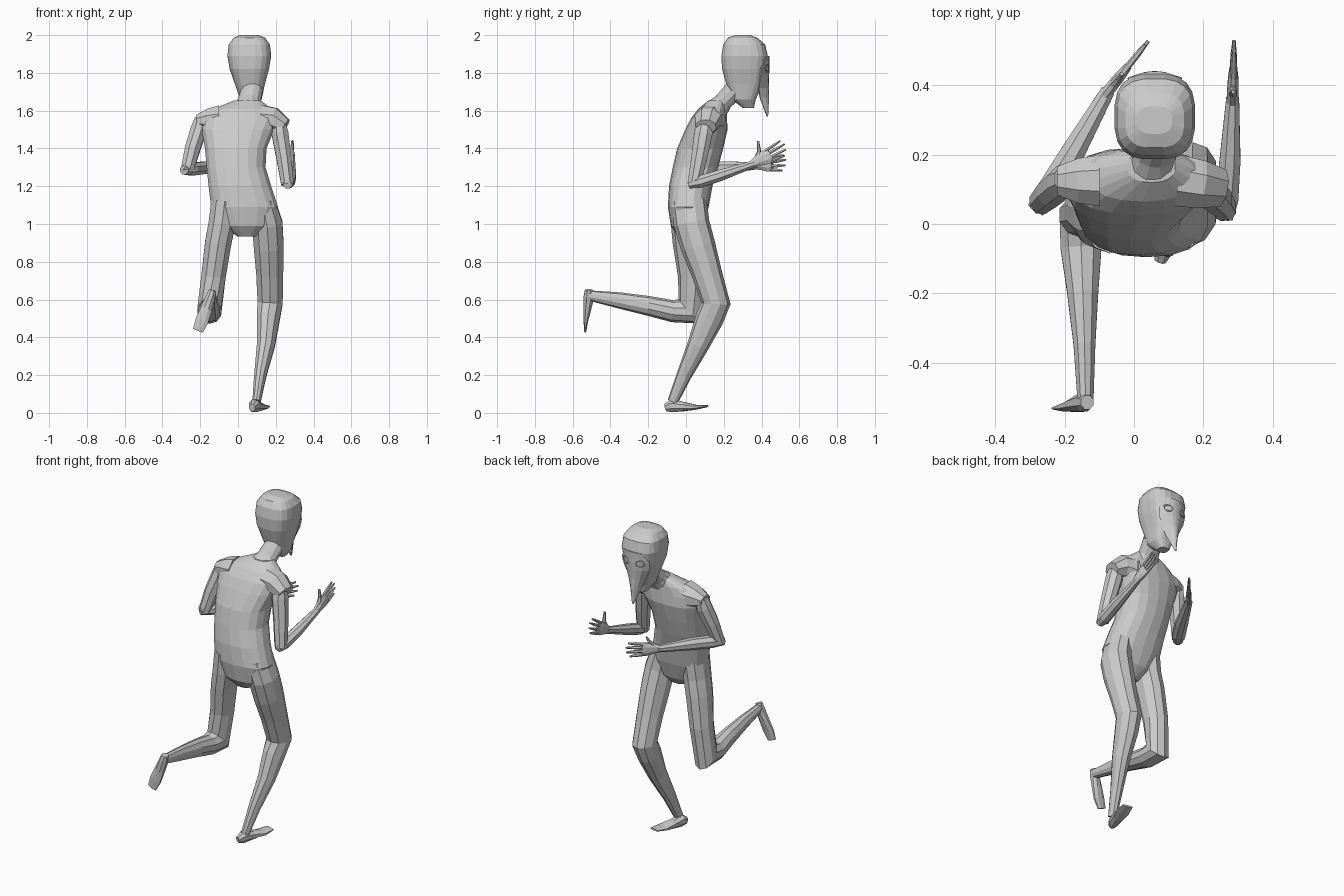
import bpy, bmesh
from math import cos, sin, pi
from mathutils import Vector

X, Z = Vector((1, 0, 0)), Vector((0, 0, 1))


def finish(name, bm):
    bmesh.ops.recalc_face_normals(bm, faces=bm.faces)
    me = bpy.data.meshes.new(name)
    bm.to_mesh(me)
    bm.free()
    ob = bpy.data.objects.new(name, me)
    bpy.context.collection.objects.link(ob)
    return ob


def tube(name, rings, ref=X, n=8, flat=False, power=2.0):
    """Loft through rings (x, y, z, radius along ref, radius across)."""
    bm = bmesh.new()
    pts = [Vector(r[:3]) for r in rings]
    loops = []
    for i, r in enumerate(rings):
        a, b = pts[max(i - 1, 0)], pts[min(i + 1, len(pts) - 1)]
        if 0 < i < len(pts) - 1:
            t = (pts[i] - a).normalized() + (b - pts[i]).normalized()
        else:
            t = b - a
        t = Z.copy() if flat else t.normalized()
        s = (ref - t * ref.dot(t)).normalized()
        u = t.cross(s)
        loop = []
        for k in range(n):
            w = 2 * pi * (k + 0.5) / n
            c, d = cos(w), sin(w)
            c = abs(c) ** (2 / power) * (1 if c > 0 else -1)
            d = abs(d) ** (2 / power) * (1 if d > 0 else -1)
            loop.append(bm.verts.new(pts[i] + s * c * r[3] + u * d * r[4]))
        loops.append(loop)
    for p, q in zip(loops, loops[1:]):
        for k in range(n):
            bm.faces.new((p[k], p[(k + 1) % n], q[(k + 1) % n], q[k]))
    bm.faces.new(loops[0][::-1])
    bm.faces.new(loops[-1])
    return finish(name, bm)


# Torso, leaning forward
tube("torso", [(.045, 0, .935, .05, .04), (.045, .005, .99, .13, .085),
               (.035, .012, 1.09, .18, .108), (.01, .025, 1.2, .168, .115),
               (-.01, .05, 1.3, .158, .12), (-.012, .075, 1.4, .165, .122),
               (.0, .108, 1.5, .195, .112), (.015, .122, 1.56, .205, .095),
               (.025, .14, 1.61, .155, .075), (.05, .165, 1.655, .07, .045)],
     n=18, flat=True, power=2.3)

# Neck and head
tube("neck", [(.05, .14, 1.58, .1, .07), (.06, .2, 1.65, .062, .05),
              (.075, .255, 1.71, .058, .055)], n=12)
tube("head", [(.065, .33, 1.615, .03, .03), (.068, .305, 1.66, .058, .065),
              (.063, .31, 1.74, .08, .098), (.06, .308, 1.82, .105, .118),
              (.06, .31, 1.89, .117, .124), (.06, .308, 1.95, .11, .112),
              (.06, .3, 1.985, .085, .08), (.06, .3, 2.0, .05, .04)],
     n=20, flat=True, power=2.9)

# Mask with a downward beak
bm = bmesh.new()
rows = []
for z, yf, hw, depth in [(1.89, .437, .06, .012), (1.83, .438, .092, .04), (1.78, .436, .085, .045),
                         (1.72, .434, .058, .05), (1.67, .436, .035, .045), (1.57, .431, .003, .003)]:
    rows.append([bm.verts.new((.06 + hw * u, yf - depth * u * u, z)) for u in (-1, -.6, -.25, 0, .25, .6, 1)])
for p, q in zip(rows, rows[1:]):
    for k in range(6):
        bm.faces.new((p[k], p[k + 1], q[k + 1], q[k]))
mask = finish("beaked_mask", bm)
mod = mask.modifiers.new("thickness", "SOLIDIFY")
mod.thickness = .008
mod.offset = 0

# Eye rims
for side in (-1, 1):
    bpy.ops.mesh.primitive_torus_add(major_segments=12, minor_segments=4, major_radius=.024, minor_radius=.004,
                                     location=(.06 + side * .05, .428, 1.825), rotation=(pi / 2, 0, -side * .3))
    rim = bpy.context.object
    rim.name = "eye_rim"
    rim.scale = (1.1, .8, 1)

# Legs: right one planted, left one kicked back
tube("right_leg", [(.13, .015, 1.12, .07, .095), (.155, .03, 1.0, .085, .095),
                   (.163, .065, .88, .083, .092), (.168, .11, .74, .075, .08),
                   (.17, .158, .58, .07, .078), (.16, .125, .5, .064, .075),
                   (.148, .065, .36, .05, .058), (.118, -.01, .2, .034, .04),
                   (.098, -.07, .06, .023, .028)], n=10)
tube("left_leg", [(-.07, .01, 1.12, .075, .095), (-.085, .01, 1.0, .075, .09),
                  (-.105, .018, .9, .073, .088), (-.13, .033, .72, .068, .075),
                  (-.152, .022, .538, .066, .09), (-.153, -.07, .538, .062, .058),
                  (-.148, -.2, .567, .047, .052), (-.143, -.35, .595, .033, .043),
                  (-.14, -.515, .622, .024, .027)], n=10)
tube("right_foot", [(.075, -.107, .028, .018, .022), (.085, -.075, .038, .03, .037),
                    (.105, -.01, .033, .034, .026), (.125, .05, .03, .042, .014),
                    (.14, .112, .036, .032, .006)])
tube("left_foot", [(-.135, -.515, .65, .02, .022), (-.145, -.514, .615, .027, .03),
                   (-.168, -.522, .55, .033, .022), (-.19, -.53, .49, .038, .013),
                   (-.212, -.533, .435, .03, .006)])

# Arms: capped shoulder, upper arm and forearm
tube("right_shoulder", [(.13, .125, 1.55, .085, .08), (.19, .115, 1.55, .07, .075),
                        (.25, .105, 1.515, .045, .058)], ref=Z)
tube("left_shoulder", [(-.1, .125, 1.55, .085, .08), (-.16, .125, 1.55, .065, .07),
                       (-.22, .125, 1.545, .035, .045)], ref=Z)
tube("right_upper_arm", [(.215, .105, 1.55, .035, .045), (.222, .092, 1.48, .048, .052),
                         (.243, .07, 1.35, .043, .046), (.262, .042, 1.21, .036, .036)])
tube("left_upper_arm", [(-.2, .13, 1.56, .03, .045), (-.208, .12, 1.5, .046, .05),
                        (-.24, .092, 1.4, .044, .046), (-.27, .062, 1.28, .036, .036)])
tube("right_forearm", [(.262, .015, 1.208, .022, .025), (.268, .07, 1.222, .034, .036),
                       (.277, .18, 1.257, .032, .033), (.285, .365, 1.32, .02, .02)], ref=Z)
tube("left_forearm", [(-.285, .04, 1.285, .025, .028), (-.245, .095, 1.29, .036, .04),
                      (-.18, .2, 1.298, .035, .038), (-.075, .385, 1.31, .02, .022)], ref=Z)


# Hands with palms upright and thumbs on top
def hand(side, wrist, along, up, thumb_len):
    o, d = Vector(wrist), Vector(along).normalized()
    w = (Vector(up) - d * Vector(up).dot(d)).normalized()

    def at(a, b, ra, rb):
        return (*(o + d * a + w * b), ra, rb)

    tube(side + "_palm", [at(-.015, 0, .02, .018), at(.03, .004, .034, .018),
                          at(.07, 0, .042, .016), at(.098, 0, .04, .012)], ref=w)
    for b, length in ((.031, .085), (.011, .097), (-.011, .09), (-.031, .068)):
        tube(side + "_finger", [at(.085, b, .01, .01), at(.09 + length * .55, b * 1.15, .009, .009),
                                at(.095 + length, b * 1.3, .005, .005)], ref=w, n=6)
    tube(side + "_thumb", [at(.02, .015, .014, .013), at(.055, .045, .011, .011),
                           at(.075, .045 + thumb_len, .006, .006)], ref=X, n=6)


hand("right", (.285, .36, 1.32), (.02, .86, .46), (0, -.45, .9), .05)
hand("left", (-.078, .38, 1.31), (.62, .77, .08), (0, 0, 1), .03)
